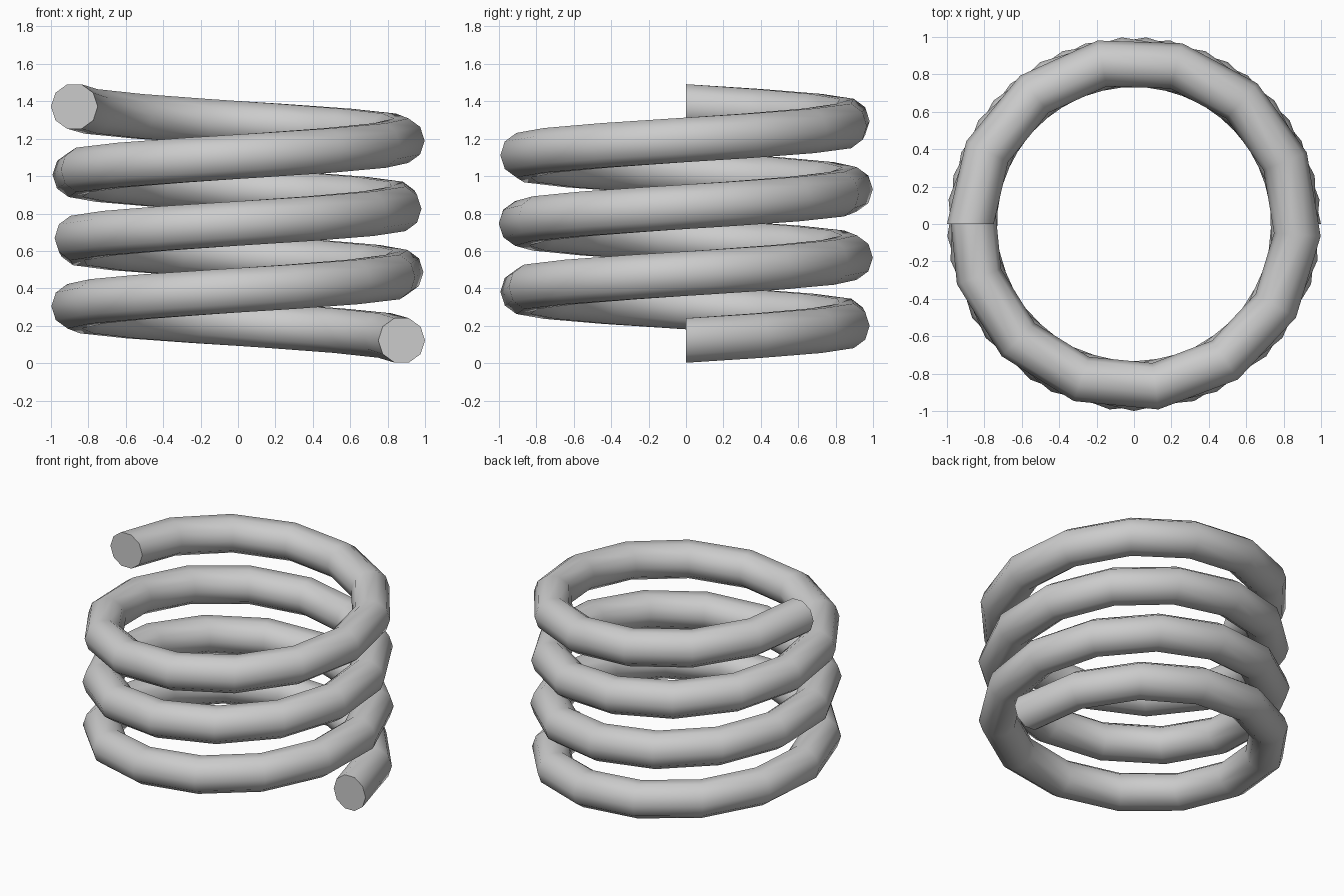
import bpy, bmesh
from math import cos, sin, pi, radians

if "Cube" in bpy.data.objects:
    bpy.data.objects.remove(bpy.data.objects["Cube"])

COIL_R, WIRE_R, SIDES = 0.875, 0.125, 10
TURNS, STEPS, RISE = 3.5, 48, 1.25
BASE_Z = WIRE_R * sin(radians(72)) + 0.003

# wire cross-section standing in the XZ plane, capped at the start
bm = bmesh.new()
ring = [bm.verts.new((COIL_R + WIRE_R * cos(2 * pi * i / SIDES), 0,
                      BASE_Z + WIRE_R * sin(2 * pi * i / SIDES)))
        for i in range(SIDES)]
start_cap = bm.faces.new(ring)

# sweep it up the helix
edges = list(start_cap.edges)
out = bmesh.ops.spin(bm, geom=ring + edges, cent=(0, 0, 0), axis=(0, 0, 1),
                     dvec=(0, 0, RISE / STEPS), angle=TURNS * 2 * pi,
                     steps=STEPS, use_merge=False, use_duplicate=False)

# cap the upper end
last_edges = [g for g in out["geom_last"] if isinstance(g, bmesh.types.BMEdge)]
bmesh.ops.holes_fill(bm, edges=last_edges, sides=0)
bmesh.ops.recalc_face_normals(bm, faces=bm.faces)

mesh = bpy.data.meshes.new("coil_spring")
bm.to_mesh(mesh)
bm.free()
spring = bpy.data.objects.new("coil_spring", mesh)
bpy.context.collection.objects.link(spring)

# smooth wire, crisp end caps
bpy.context.view_layer.objects.active = spring
spring.select_set(True)
bpy.ops.object.shade_smooth_by_angle(angle=radians(45))
